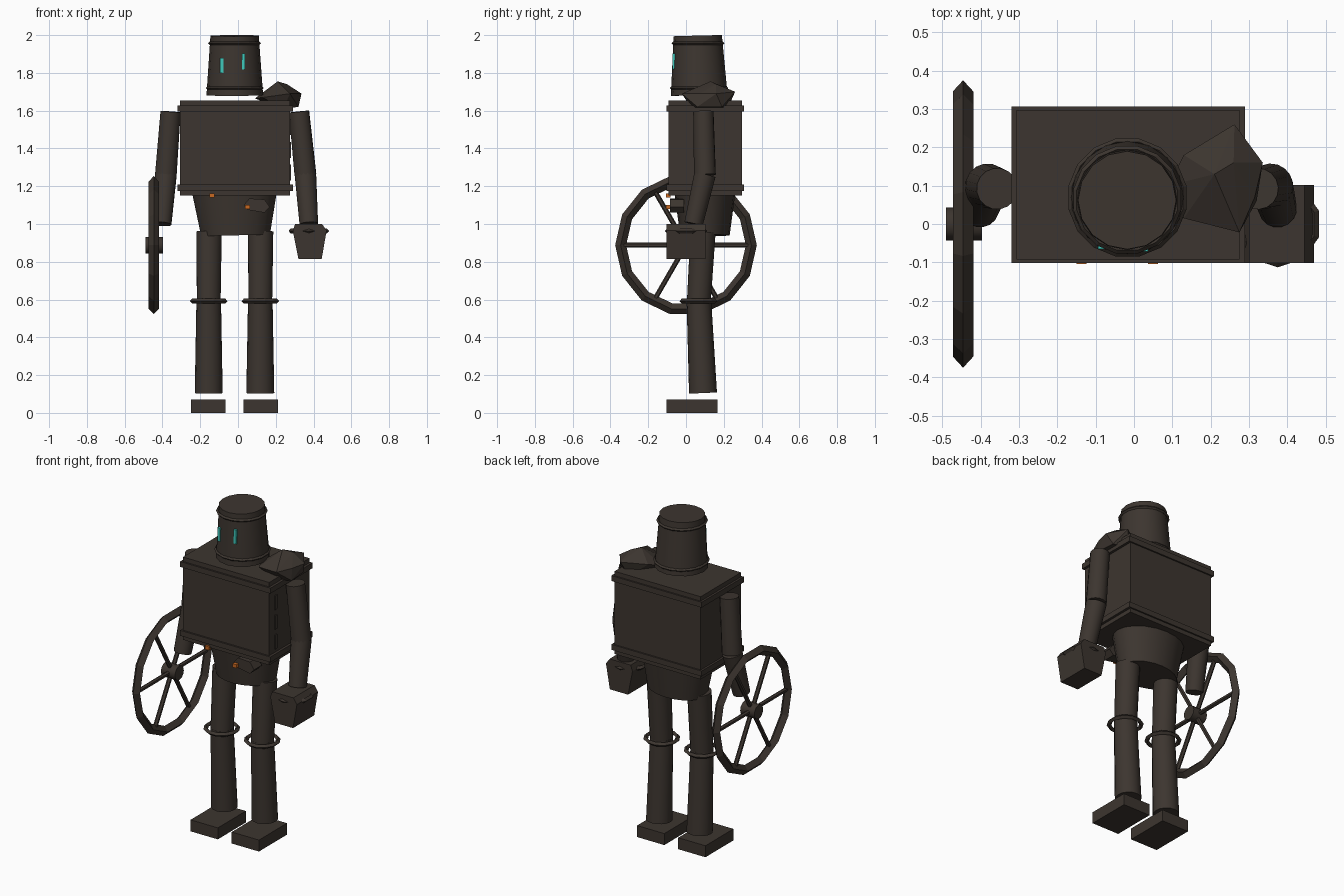
import bpy, bmesh, math
from mathutils import Vector, Matrix

cube = bpy.data.objects.get("Cube")
if cube:
    bpy.data.objects.remove(cube)


def material(name, rgb):
    m = bpy.data.materials.new(name)
    m.use_nodes = True
    m.diffuse_color = (*rgb, 1)
    m.node_tree.nodes["Principled BSDF"].inputs["Base Color"].default_value = (*rgb, 1)
    return m


IRON = material("dark_iron", (0.046, 0.036, 0.029))
TEAL = material("teal_glow", (0.05, 0.58, 0.5))
ORANGE = material("orange_brass", (0.58, 0.14, 0.015))


def finish(name, bm, mat=IRON, smooth=False):
    bmesh.ops.recalc_face_normals(bm, faces=bm.faces)
    me = bpy.data.meshes.new(name)
    bm.to_mesh(me)
    bm.free()
    me.materials.append(mat)
    if smooth:
        me.shade_smooth()
        me.set_sharp_from_angle(angle=math.radians(32))
    ob = bpy.data.objects.new(name, me)
    bpy.context.collection.objects.link(ob)
    return ob


def box(name, lo, hi, mat=IRON):
    lo, hi = Vector(lo), Vector(hi)
    bm = bmesh.new()
    bmesh.ops.create_cube(bm, size=1)
    for v in bm.verts:
        v.co = (lo + hi) / 2 + v.co * (hi - lo)
    return finish(name, bm, mat)


def rod(name, a, b, r1, r2, sides=16, flat=1.0):
    """Tapered cylinder from a to b; flat squashes it along y."""
    a, b = Vector(a), Vector(b)
    bm = bmesh.new()
    bmesh.ops.create_cone(bm, cap_ends=True, segments=sides,
                          radius1=r1, radius2=r2, depth=(b - a).length)
    turn = Vector((0, 0, 1)).rotation_difference(b - a).to_matrix().to_4x4()
    bm.transform(Matrix.Translation((a + b) / 2) @ turn @ Matrix.Diagonal((1, flat, 1, 1)))
    return finish(name, bm, smooth=sides > 8)


def hoop(name, centre, major, minor, sides=12, width=1.0, turn=None):
    """Diamond-section ring around z, optionally turned."""
    bm = bmesh.new()
    rings = []
    for i in range(sides):
        t = math.tau * (i + 0.5) / sides
        ring = []
        for dr, dz in ((1, 0), (0, 1), (-1, 0), (0, -1)):
            r = major + dr * minor
            ring.append(bm.verts.new((r * math.cos(t), r * math.sin(t), dz * minor * width)))
        rings.append(ring)
    for i in range(sides):
        p, q = rings[i], rings[(i + 1) % sides]
        for j in range(4):
            k = (j + 1) % 4
            bm.faces.new((p[j], q[j], q[k], p[k]))
    bm.transform(Matrix.Translation(centre) @ (turn or Matrix.Identity(4)))
    return finish(name, bm)


def hull(name, points, mat=IRON):
    bm = bmesh.new()
    for p in points:
        bm.verts.new(p)
    res = bmesh.ops.convex_hull(bm, input=bm.verts)
    loose = [e for e in res["geom_interior"] if isinstance(e, bmesh.types.BMVert)]
    bmesh.ops.delete(bm, geom=loose, context="VERTS")
    return finish(name, bm, mat)


# Torso, its two trim bands and the side vents
box("torso", (-0.307, -0.092, 1.15), (0.275, 0.297, 1.655))
for name, z in (("upper_trim", 1.595), ("lower_trim", 1.175)):
    box(name, (-0.32, -0.102, z), (0.29, 0.306, z + 0.033))
for i in range(3):
    z = 1.23 + i * 0.12
    box(f"side_vent_{i + 1}", (0.27, -0.042, z), (0.281, -0.022, z + 0.085))

# Head, bands and eyes
rod("head", (-0.017, 0.07, 1.682), (-0.018, 0.062, 1.997), 0.15, 0.128, 16)
hoop("head_lower_band", (-0.017, 0.069, 1.72), 0.148, 0.009, 16)
hoop("head_upper_band", (-0.018, 0.063, 1.957), 0.134, 0.009, 16)
box("right_eye", (-0.094, -0.065, 1.8), (-0.077, -0.04, 1.88), TEAL)
box("left_eye", (0.02, -0.072, 1.817), (0.037, -0.05, 1.903), TEAL)

# Rough shoulder lump
hull("shoulder_guard", [
    (0.13, 0.18, 1.69), (0.262, 0.26, 1.7), (0.336, 0.16, 1.69), (0.315, 0.07, 1.69),
    (0.275, -0.022, 1.69), (0.13, 0.015, 1.67), (0.21, 0.13, 1.755), (0.26, 0.16, 1.74),
    (0.09, 0.1, 1.665), (0.32, 0.06, 1.62), (0.31, 0.19, 1.62), (0.24, 0.03, 1.61),
    (0.23, 0.22, 1.61)])

# Pelvis, pouch and belt studs
rod("pelvis", (-0.013, 0.1, 0.94), (-0.018, 0.1, 1.155), 0.182, 0.222, 20, 0.72)
pouch = ((0.03, 1.1), (0.06, 1.135), (0.14, 1.13), (0.168, 1.09), (0.14, 1.06), (0.05, 1.075))
hull("belt_pouch", [(x, y, z) for x, z in pouch for y in (-0.085, -0.01)])
for name, x, z in (("right_stud", -0.137, 1.15), ("left_stud", 0.05, 1.09)):
    box(name, (x - 0.013, -0.105, z - 0.011), (x + 0.013, -0.083, z + 0.011), ORANGE)

# Legs, knee rings and feet
for side, x, foot in (("right", -0.155, -0.157), ("left", 0.118, 0.121)):
    rod(f"{side}_thigh", (x + 0.002, 0.09, 0.96), (x, 0.068, 0.59), 0.068, 0.064)
    rod(f"{side}_shin", (x, 0.068, 0.6), (x, 0.09, 0.105), 0.065, 0.074)
    hoop(f"{side}_knee_ring", (x, 0.065, 0.592), 0.09, 0.013)
    box(f"{side}_foot", (foot - 0.092, -0.102, 0), (foot + 0.092, 0.168, 0.07))

# Arms
for side, shoulder, elbow, wrist in (("right", -0.357, -0.382, -0.402),
                                     ("left", 0.323, 0.357, 0.375)):
    e = (elbow, 0.1, 1.26)
    rod(f"{side}_upper_arm", (shoulder, 0.092, 1.595), e, 0.054, 0.058)
    rod(f"{side}_forearm", e, (wrist, 0.04, 1.0), 0.058, 0.05)

# Left hand: tapered bucket with a pointed wrist ring
levels = ((0.302, 0.445, 1.0), (0.29, 0.469, 0.965), (0.32, 0.443, 0.815))
hull("left_hand", [(x, y, z) for a, b, z in levels for x in (a, b) for y in (-0.102, 0.102)])
hoop("left_wrist_ring", (0.375, 0, 0.963), 0.1, 0.013, 10)

# Spoked wheel in the right hand
C = Vector((-0.446, 0, 0.888))
hoop("wheel_rim", C, 0.346, 0.029, 14, 0.92, Matrix.Rotation(math.pi / 2, 4, "Y"))
rod("wheel_hub", C - Vector((0.045, 0, 0)), C + Vector((0.05, 0, 0)), 0.043, 0.043, 12)
for i in range(6):
    t = i * math.pi / 3
    tip = C + Vector((0, math.cos(t), math.sin(t))) * 0.335
    rod(f"wheel_spoke_{i + 1}", C, tip, 0.013, 0.013, 6)
